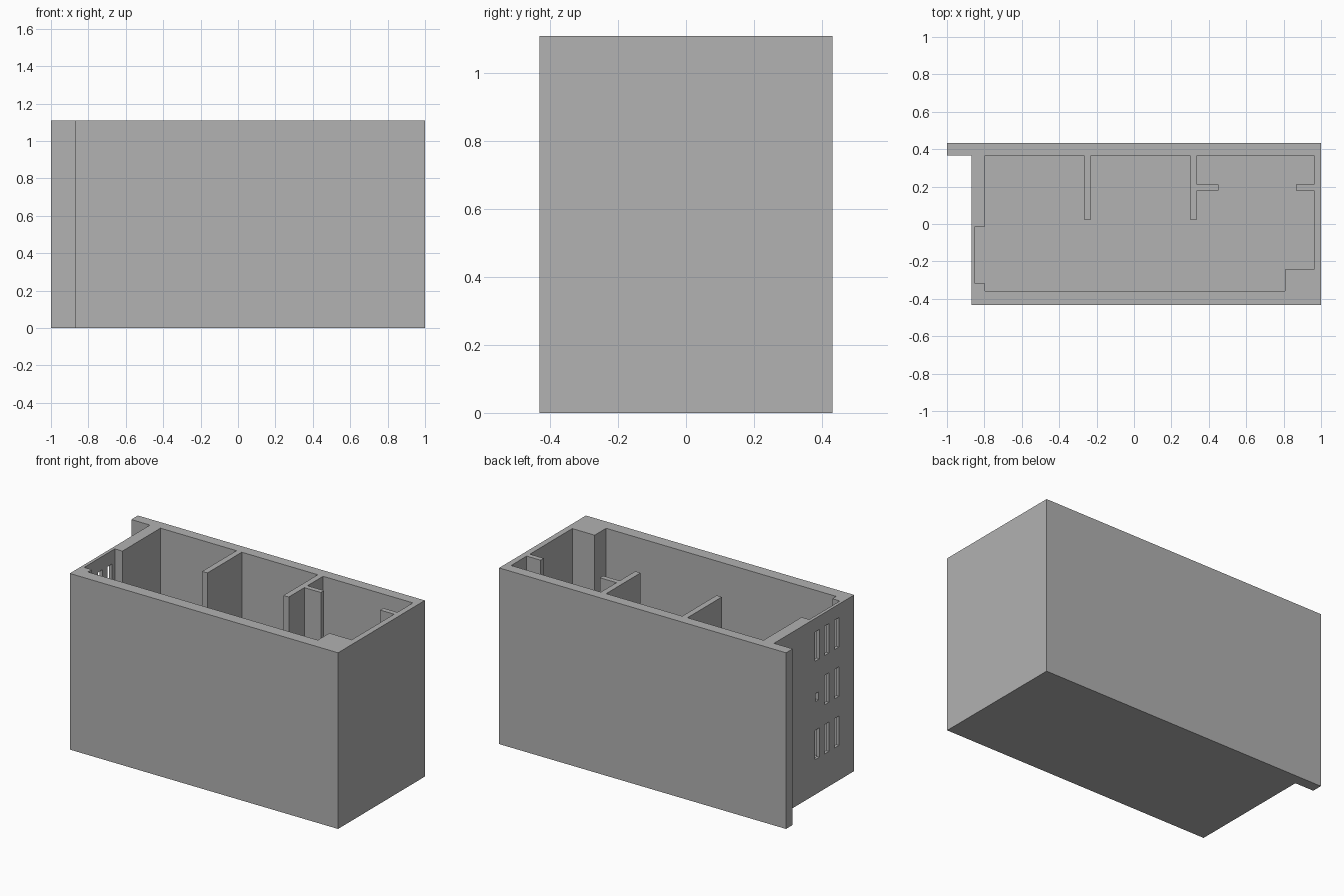
import bpy
import bmesh

if "Cube" in bpy.data.objects:
    bpy.data.objects.remove(bpy.data.objects["Cube"], do_unlink=True)

HEIGHT, FLOOR = 1.11, 0.07

grey = bpy.data.materials.new("plain grey")
grey.use_nodes = True
colour = (0.445, 0.445, 0.445, 1)
grey.diffuse_color = colour
grey.node_tree.nodes["Principled BSDF"].inputs["Base Color"].default_value = colour


def prism(name, outline, bottom, top):
    """Extrude a plan outline between two heights."""
    bm = bmesh.new()
    face = bm.faces.new([bm.verts.new((x, y, bottom)) for x, y in outline])
    new = bmesh.ops.extrude_face_region(bm, geom=[face])["geom"]
    bmesh.ops.translate(bm, vec=(0, 0, top - bottom),
                        verts=[v for v in new if isinstance(v, bmesh.types.BMVert)])
    bmesh.ops.recalc_face_normals(bm, faces=bm.faces)
    mesh = bpy.data.meshes.new(name)
    bm.to_mesh(mesh)
    bm.free()
    mesh.materials.append(grey)
    obj = bpy.data.objects.new(name, mesh)
    bpy.context.scene.collection.objects.link(obj)
    return obj


def box(name, x0, x1, y0, y1, z0, z1):
    return prism(name, [(x0, y0), (x1, y0), (x1, y1), (x0, y1)], z0, z1)


# Outer block with the back panel running past the side wall
case = prism("open_case", [(-0.87, -0.432), (1, -0.432), (1, 0.432),
                           (-1, 0.432), (-1, 0.366), (-0.87, 0.366)], 0, HEIGHT)

# Cavity outline: corner block, rail, ribbed divider, plain divider, side recess
cavity = prism("cavity_cutter", [
    (-0.797, -0.357), (0.807, -0.357), (0.807, -0.243), (0.963, -0.243),
    (0.963, 0.179), (0.866, 0.179), (0.866, 0.211), (0.963, 0.211),
    (0.963, 0.366), (0.337, 0.366), (0.337, 0.211), (0.452, 0.211),
    (0.452, 0.179), (0.337, 0.179), (0.337, 0.024), (0.3, 0.024),
    (0.3, 0.366), (-0.23, 0.366), (-0.23, 0.024), (-0.267, 0.024),
    (-0.267, 0.366), (-0.797, 0.366), (-0.797, -0.013), (-0.85, -0.013),
    (-0.85, -0.318), (-0.797, -0.318)], FLOOR, HEIGHT + 0.1)
cutters = [cavity]

# Three rows of slots through the thin side wall, one of them a short hole
for row, z in enumerate((0.22, 0.53, 0.84)):
    for col, y in enumerate((-0.04, -0.135, -0.235)):
        if row == 1 and col == 0:
            size = (y - 0.035, y - 0.005, 0.585, 0.635)
        else:
            size = (y - 0.045, y, z, z + 0.185)
        cutters.append(box("slot_cutter", -0.9, -0.82, *size))

for cutter in cutters:
    cutter.hide_render = True
    cut = case.modifiers.new("cut", "BOOLEAN")
    cut.operation = "DIFFERENCE"
    cut.solver = "EXACT"
    cut.object = cutter

# Bake the cuts and discard the helpers
bpy.context.view_layer.update()
graph = bpy.context.evaluated_depsgraph_get()
baked = bpy.data.meshes.new_from_object(case.evaluated_get(graph))
case.modifiers.clear()
case.data = baked
baked.name = "open_case"
for cutter in cutters:
    bpy.data.objects.remove(cutter, do_unlink=True)
